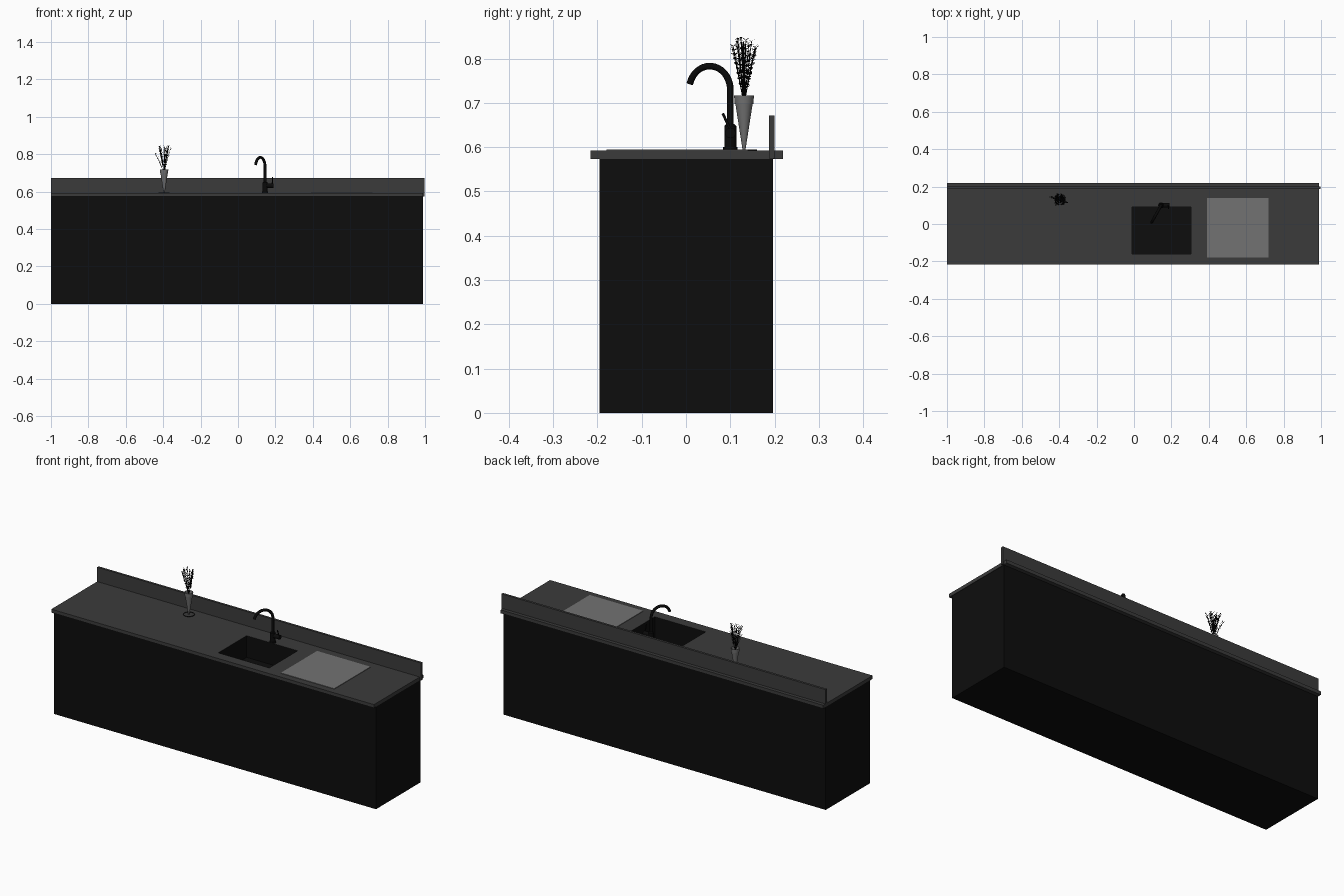
import bpy, bmesh, math, random
from mathutils import Vector

if "Cube" in bpy.data.objects:
    bpy.data.objects.remove(bpy.data.objects["Cube"])

random.seed(4)


def material(name, r, g, b):
    m = bpy.data.materials.new(name)
    m.diffuse_color = (r, g, b, 1)
    m.use_nodes = True
    m.node_tree.nodes["Principled BSDF"].inputs["Base Color"].default_value = m.diffuse_color
    return m


BLACK = material("matte black", 0.004, 0.004, 0.004)
STONE = material("dark grey stone", 0.044, 0.044, 0.044)
GLASS = material("pale grey", 0.17, 0.17, 0.17)
METAL = material("black metal", 0.003, 0.003, 0.003)
LEAF = material("dark leaf", 0.002, 0.002, 0.002)


def finish(name, bm, mat, smooth=False):
    me = bpy.data.meshes.new(name)
    bm.to_mesh(me)
    bm.free()
    ob = bpy.data.objects.new(name, me)
    bpy.context.collection.objects.link(ob)
    if mat:
        me.materials.append(mat)
    bpy.ops.object.select_all(action='DESELECT')
    bpy.context.view_layer.objects.active = ob
    ob.select_set(True)
    if smooth:
        bpy.ops.object.shade_smooth_by_angle(angle=math.radians(40))
    return ob


def box(name, x, y, z, mat, open_top=False):
    bm = bmesh.new()
    bmesh.ops.create_cube(bm, size=1)
    for v in bm.verts:
        v.co = [sum(r) / 2 + c * (r[1] - r[0]) for c, r in zip(v.co, (x, y, z))]
    if open_top:
        top = [f for f in bm.faces if f.normal.z > 0.9]
        bmesh.ops.delete(bm, geom=top, context='FACES_ONLY')
    return finish(name, bm, mat)


def lathe(name, profile, centre, mat, steps=32):
    bm = bmesh.new()
    vs = [bm.verts.new((r, 0, z)) for r, z in profile]
    es = [bm.edges.new(p) for p in zip(vs, vs[1:])]
    bmesh.ops.spin(bm, geom=vs + es, cent=(0, 0, 0), axis=(0, 0, 1),
                   angle=math.tau, steps=steps)
    bmesh.ops.remove_doubles(bm, verts=bm.verts, dist=1e-5)
    bmesh.ops.recalc_face_normals(bm, faces=bm.faces)
    bmesh.ops.translate(bm, verts=bm.verts, vec=centre)
    return finish(name, bm, mat, True)


def tube(name, paths, radius, mat, res=4):
    cu = bpy.data.curves.new(name, 'CURVE')
    cu.dimensions = '3D'
    cu.bevel_depth = radius
    cu.bevel_resolution = res
    cu.use_fill_caps = True
    for pts in paths:
        s = cu.splines.new('POLY')
        s.points.add(len(pts) - 1)
        for p, co in zip(s.points, pts):
            p.co = (*co, 1)
    ob = bpy.data.objects.new(name, cu)
    bpy.context.collection.objects.link(ob)
    cu.materials.append(mat)
    bpy.ops.object.select_all(action='DESELECT')
    bpy.context.view_layer.objects.active = ob
    ob.select_set(True)
    bpy.ops.object.convert(target='MESH')
    bpy.ops.object.shade_smooth_by_angle(angle=math.radians(40))


def cut(ob, x, y, z):
    cutter = box("cutter", x, y, z, None)
    cutter.hide_render = True
    mod = ob.modifiers.new("cut", 'BOOLEAN')
    mod.operation, mod.solver, mod.object = 'DIFFERENCE', 'EXACT', cutter
    bpy.context.view_layer.objects.active = ob
    bpy.ops.object.modifier_apply(modifier=mod.name)
    bpy.data.objects.remove(cutter)


# Cabinet and worktop, both opened for the sink
SX, SY = (-0.01, 0.305), (-0.16, 0.09)
cabinet = box("cabinet", (-1, 0.988), (-0.195, 0.197), (0, 0.574), BLACK)
worktop = box("worktop", (-1, 0.99), (-0.216, 0.219), (0.573, 0.592), STONE)
for part in (cabinet, worktop):
    cut(part, SX, SY, (0.47, 0.7))
box("backsplash", (-1, 0.998), (0.187, 0.2), (0.574, 0.672), STONE)

# Sink basin and hob plate
box("sink_basin", (SX[0] + .001, SX[1] - .001), (SY[0] + .001, SY[1] - .001),
    (0.472, 0.592), BLACK, open_top=True)
box("hob_plate", (0.39, 0.72), (-0.18, 0.14), (0.592, 0.595), GLASS)

# Tap: turned body, curved spout, side knob and lever
FX, FY = 0.145, 0.1
lathe("tap_body", [(0, 0.592), (0.016, 0.592), (0.016, 0.6), (0.0135, 0.6),
                   (0.0135, 0.648), (0.009, 0.652), (0, 0.652)], (FX, FY, 0), METAL)
u = Vector((-0.05, -0.09)).normalized()
spout = [(FX, FY, 0.64)]
for i in range(21):
    a = math.radians(180 - 166 * i / 20)
    d = 0.053 + 0.053 * math.cos(a)
    spout.append((FX + u.x * d, FY + u.y * d, 0.73 + 0.053 * math.sin(a)))
tube("tap_spout", [spout], 0.0075, METAL)
tube("tap_knob", [[(FX, FY, 0.632), (0.19, FY, 0.632)]], 0.012, METAL)
tube("tap_lever", [[(0.183, 0.1, 0.64), (0.185, 0.083, 0.676)]], 0.003, METAL)

# Conical vase with neck band, and a thin ring around its foot
VX, VY = -0.395, 0.131
lathe("vase", [(0, 0.592), (0.003, 0.592), (0.0195, 0.698), (0.021, 0.698),
               (0.0225, 0.717), (0.02, 0.717), (0.016, 0.69), (0, 0.68)],
      (VX, VY, 0), GLASS)
ring = [(VX + 0.028 * math.cos(math.tau * i / 32),
         VY + 0.028 * math.sin(math.tau * i / 32), 0.5925) for i in range(33)]
tube("vase_ring", [ring], 0.002, METAL, 1)

# Plant: fanned stems carrying pairs of small leaves
stems = []
bm = bmesh.new()
for i in range(16):
    a = math.tau * i / 16 + random.uniform(-0.15, 0.15)
    spread = random.uniform(0.35, 1)
    tip = Vector((VX + 0.056 * spread * math.cos(a), VY + 0.034 * spread * math.sin(a),
                  0.855 - 0.06 * spread * random.uniform(0.4, 1.1)))
    root = Vector((VX, VY, 0.695))
    mid = root.lerp(tip, 0.5) + Vector((0, 0, 0.012))
    path = [root.lerp(mid, t / 4).lerp(mid.lerp(tip, t / 4), t / 4) for t in range(5)]
    stems.append(path)
    for k in range(9):
        t = 0.3 + 0.7 * k / 8
        p = root.lerp(mid, t).lerp(mid.lerp(tip, t), t)
        b = random.uniform(0, math.tau)
        for s in (0, math.pi):
            d = Vector((math.cos(b + s), math.sin(b + s), 0.7)).normalized() * 0.01
            w = Vector((-math.sin(b), math.cos(b), 0)) * 0.0028
            bm.faces.new([bm.verts.new(q) for q in
                          (p, p + d * 0.6 + w, p + d, p + d * 0.6 - w)])
finish("plant_leaves", bm, LEAF)
tube("plant_stems", stems, 0.0011, LEAF, 0)
